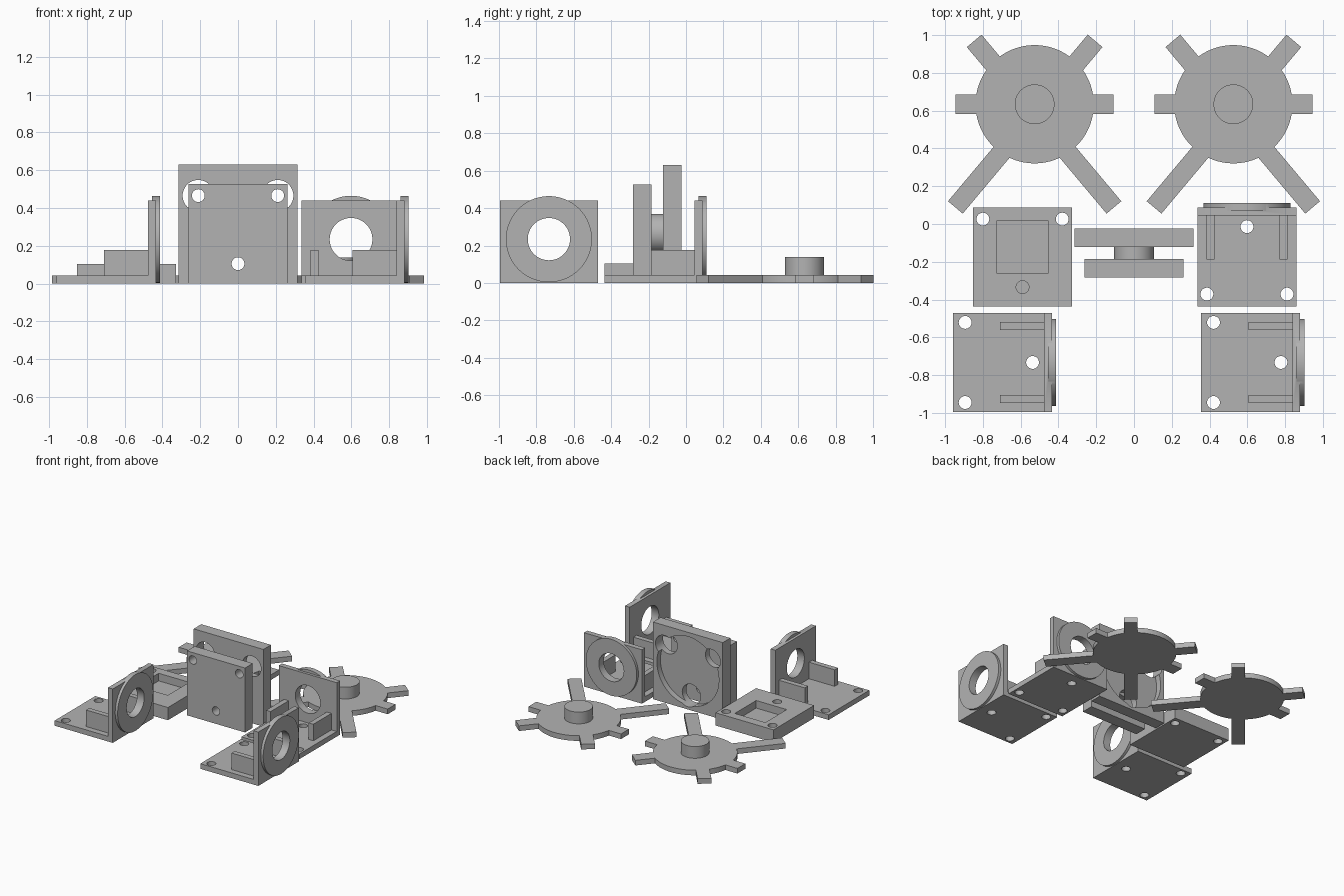
import bpy
import bmesh
from math import radians, cos, sin
from mathutils import Matrix, Vector

cube = bpy.data.objects.get("Cube")
if cube:
    bpy.data.objects.remove(cube, do_unlink=True)

grey = bpy.data.materials.new("plain grey")
grey.use_nodes = True
colour = (0.45, 0.45, 0.45, 1)
grey.diffuse_color = colour
grey.node_tree.nodes["Principled BSDF"].inputs["Base Color"].default_value = colour

SIDE = 0.524            # edge of the square plates
HALF = SIDE / 2
THIN = 0.042            # sheet thickness
BOLT = 0.034            # bolt hole radius
AXES = {"x": Matrix.Rotation(radians(90), 4, "Y"),
        "y": Matrix.Rotation(radians(90), 4, "X"),
        "z": Matrix.Identity(4)}


def add_object(name, bm):
    mesh = bpy.data.meshes.new(name)
    bm.to_mesh(mesh)
    bm.free()
    mesh.materials.append(grey)
    obj = bpy.data.objects.new(name, mesh)
    bpy.context.collection.objects.link(obj)
    return obj


def box(name, xs, ys, zs, spin=0, pivot=(0, 0, 0)):
    """Box between pairs of bounds, turned about z and moved to the pivot."""
    bm = bmesh.new()
    size = [b - a for a, b in (xs, ys, zs)]
    mid = [(a + b) / 2 for a, b in (xs, ys, zs)]
    place = Matrix.Translation(pivot) @ Matrix.Rotation(radians(spin), 4, "Z")
    bmesh.ops.create_cube(bm, size=1, matrix=place @ Matrix.Translation(mid)
                          @ Matrix.Diagonal((*size, 1)))
    return add_object(name, bm)


def rod(name, radius, centre, length, axis="z", sides=64):
    bm = bmesh.new()
    bmesh.ops.create_cone(bm, cap_ends=True, segments=sides, radius1=radius,
                          radius2=radius, depth=length,
                          matrix=Matrix.Translation(centre) @ AXES[axis])
    return add_object(name, bm)


def combine(target, tools, operation):
    """Apply each tool to the target, then discard the tool."""
    for tool in tools:
        tool.hide_render = True
        mod = target.modifiers.new("combine", "BOOLEAN")
        mod.operation, mod.object, mod.solver = operation, tool, "EXACT"
        bpy.context.view_layer.update()
        result = target.evaluated_get(bpy.context.evaluated_depsgraph_get())
        mesh = bpy.data.meshes.new_from_object(result)
        target.modifiers.clear()
        target.data = mesh
        bpy.data.objects.remove(tool, do_unlink=True)


def finish(obj):
    bpy.ops.object.select_all(action="DESELECT")
    obj.select_set(True)
    bpy.context.view_layer.objects.active = obj
    bpy.ops.object.shade_smooth_by_angle(angle=radians(30))


def place_copies(obj, names, spots):
    """Put the object at the first spot and linked copies at the others."""
    finish(obj)
    for i, (name, (x, y, turn)) in enumerate(zip(names, spots)):
        part = obj if i == 0 else obj.copy()
        if i:
            bpy.context.collection.objects.link(part)
        part.name = name
        part.location = (x, y, 0)
        part.rotation_euler.z = radians(turn)


# Motor bracket: base, upright, ring and two gussets
bracket = box("bracket", (-HALF, HALF), (-HALF, HALF), (0, THIN))
combine(bracket, [
    box("upright", (HALF - THIN, HALF), (-HALF, HALF), (0, 0.44)),
    rod("ring", 0.23, (0.263, 0, 0.234), THIN, "x", 96),
    box("gusset", (-0.013, 0.23), (0.172, 0.214), (0.01, 0.177)),
    box("gusset", (-0.013, 0.23), (-0.214, -0.172), (0.01, 0.177)),
], "UNION")
combine(bracket, [rod("bore", 0.113, (0.26, 0, 0.234), 0.2, "x")] + [
    rod("bolt_hole", BOLT, (x, y, 0), 0.2, "z", 32)
    for x, y in ((-0.197, 0.212), (-0.197, -0.212), (0.16, 0))
], "DIFFERENCE")
place_copies(bracket,
             ["front_right_bracket", "front_left_bracket", "rear_bracket"],
             [(-0.697, -0.733, 0), (0.618, -0.733, 0), (0.598, -0.174, 90)])

# Spoked wheel: disc, hub and six uneven arms
wheel = rod("wheel", 0.313, (0, 0, THIN / 2), THIN, "z", 96)
arms = [box("arm", (-0.418, 0.418), (-0.051, 0.051), (0, THIN))]
for angle, reach in ((50, 0.498), (130, 0.498), (230, 0.653), (310, 0.653)):
    arms.append(box("arm", (0.1, reach), (-0.051, 0.051), (0, THIN),
                    angle, (0, -0.046, 0)))
combine(wheel, arms + [rod("hub", 0.105, (0, 0, 0.074), 0.128)], "UNION")
place_copies(wheel, ["right_wheel", "left_wheel"],
             [(-0.526, 0.634, 0), (0.526, 0.634, 0)])

# Low block with a square pocket and three holes
block = box("pocket_block", (-HALF, HALF), (-HALF, HALF), (0, 0.104))
combine(block, [
    box("pocket", (-0.138, 0.138), (-0.086, 0.19), (0.042, 0.2)),
    rod("blind_hole", BOLT, (0, -0.16, 0.142), 0.2, "z", 32),
    rod("bolt_hole", BOLT, (-0.21, 0.2, 0.05), 0.3, "z", 32),
    rod("bolt_hole", BOLT, (0.21, 0.2, 0.05), 0.3, "z", 32),
], "DIFFERENCE")
place_copies(block, ["pocket_block"], [(-0.59, -0.174, 0)])

# Standing mount: front plate, joining boss and larger recessed back plate
HOLES = ((-0.21, 0.465), (0.21, 0.465), (0, 0.105))
front_plate = box("mount_front_plate", (-HALF, HALF), (-0.284, -0.184), (0, 0.526))
combine(front_plate, [rod("bolt_hole", BOLT, (x, -0.234, z), 0.3, "y", 32)
                      for x, z in HOLES], "DIFFERENCE")
finish(front_plate)

finish(rod("mount_boss", 0.105, (0, -0.153, 0.264), 0.064, "y"))

back_plate = box("mount_back_plate", (-0.315, 0.315), (-0.122, -0.024), (0, 0.63))
combine(back_plate, [rod("recess", 0.28, (0, 0.02, 0.315), 0.18, "y", 96)]
        + [rod("lobe_hole", 0.083, (x, -0.07, z), 0.3, "y", 48)
           for x, z in HOLES], "DIFFERENCE")
finish(back_plate)
